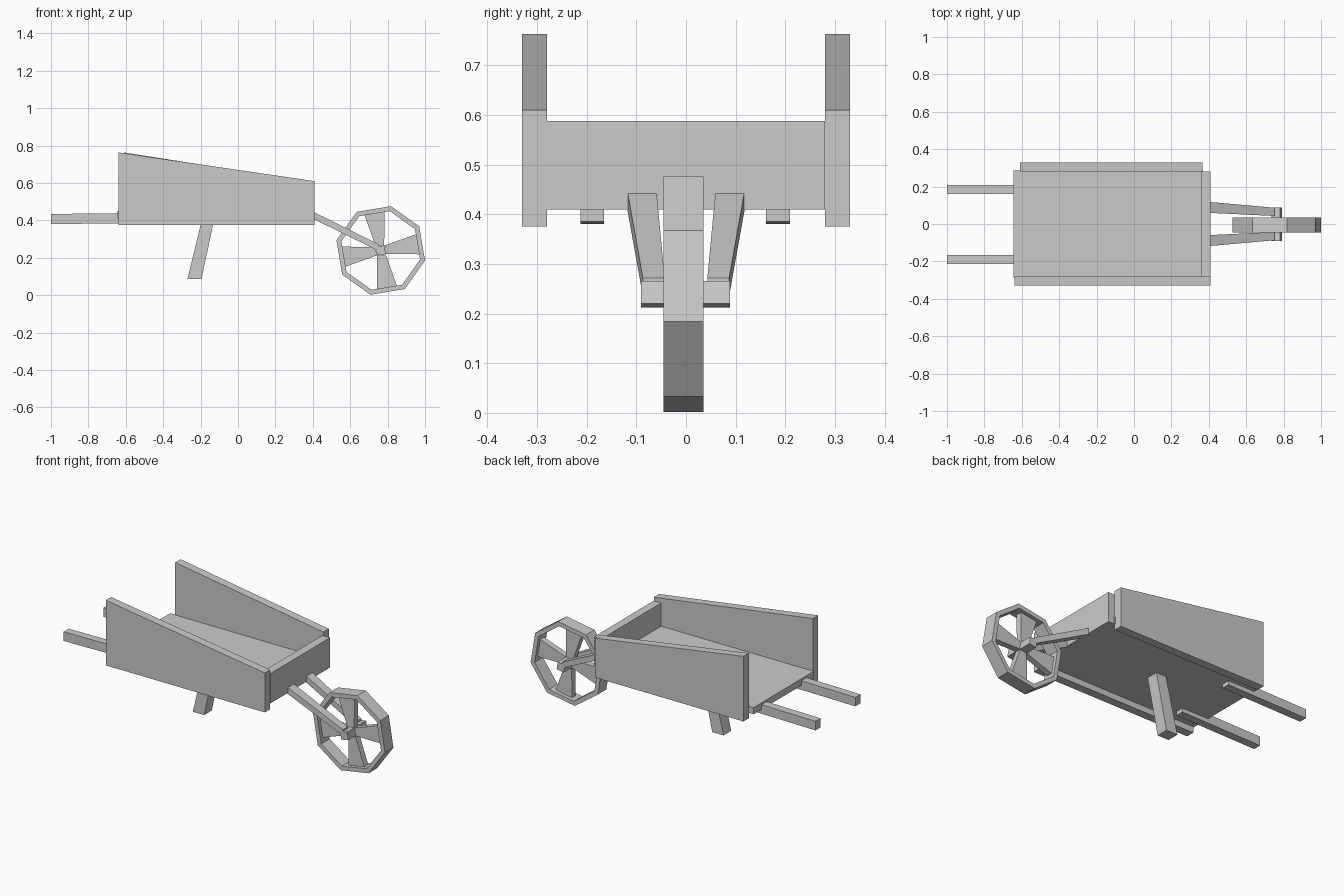
import bpy, bmesh
from math import cos, sin, radians
from mathutils import Vector

if "Cube" in bpy.data.objects:
    bpy.data.objects.remove(bpy.data.objects["Cube"])


def mesh_object(name, verts, faces):
    bm = bmesh.new()
    vs = [bm.verts.new(v) for v in verts]
    for f in faces:
        bm.faces.new([vs[i] for i in f])
    bmesh.ops.recalc_face_normals(bm, faces=bm.faces)
    me = bpy.data.meshes.new(name)
    bm.to_mesh(me)
    bm.free()
    ob = bpy.data.objects.new(name, me)
    bpy.context.collection.objects.link(ob)
    return ob


def prism(name, profile, y0, y1, y0_end=None, y1_end=None):
    """Extrude an (x, z) profile along y."""
    n = len(profile)
    verts = [(x, y, z) for y in (y0, y1) for x, z in profile]
    faces = [list(range(n)), list(range(n, 2 * n))]
    faces += [(i, (i + 1) % n, n + (i + 1) % n, n + i) for i in range(n)]
    return mesh_object(name, verts, faces)


def box(name, x0, x1, y0, y1, z0, z1):
    return prism(name, [(x0, z0), (x1, z0), (x1, z1), (x0, z1)], y0, y1)


# Tray: floor, front board and two sloping sides
box("tray_floor", -0.645, 0.37, -0.285, 0.285, 0.41, 0.45)
box("front_board", 0.36, 0.41, -0.28, 0.28, 0.41, 0.588)
for name, x0, x1, y in (("side_panel_near", -0.64, 0.408, -0.33),
                        ("side_panel_far", -0.61, 0.367, 0.28)):
    prism(name, [(x0, 0.375), (x1, 0.375), (x1, 0.61), (x0, 0.763)], y, y + 0.05)

# Handles, slightly drooping toward the grip
for name, y in (("handle_near", -0.213), ("handle_far", 0.161)):
    prism(name, [(-1, 0.38), (-0.47, 0.386), (-0.47, 0.44), (-1, 0.434)], y, y + 0.048)

# Single slanted leg
prism("leg", [(-0.27, 0.087), (-0.195, 0.087), (-0.122, 0.43), (-0.187, 0.43)], -0.04, 0.032)

# Wheel: octagonal rim
CX, CY, CZ = 0.763, -0.005, 0.239


def polar(r, deg, y):
    a = radians(deg)
    return (CX + r * cos(a), y, CZ + r * sin(a))


verts, faces = [], []
for i in range(8):
    for r, y in ((0.243, -0.04), (0.243, 0.04), (0.216, 0.04), (0.216, -0.04)):
        verts.append(polar(r, 32 + 45 * i, CY + y))
    for k in range(4):
        j, m = (i + 1) % 8 * 4, (k + 1) % 4
        faces.append((i * 4 + k, i * 4 + m, j + m, j + k))
mesh_object("wheel_rim", verts, faces)

# Flared spokes
for s in range(4):
    a = radians(9.5 + 90 * s)
    d, t = (cos(a), sin(a)), (-sin(a), cos(a))
    prof = [(CX + d[0] * r + t[0] * w, CZ + d[1] * r + t[1] * w)
            for r, w in ((0.025, -0.023), (0.205, -0.055), (0.205, 0.055), (0.025, 0.023))]
    prism(f"spoke_{s + 1}", prof, CY - 0.018, CY + 0.018)

# Square axle
prism("axle", [polar(0.033, 54 + 10 + 90 * k - 9, 0)[::2] for k in range(4)], -0.091, 0.089)

# Fork arms converging from the front board to the axle
for name, side in (("fork_near", -1), ("fork_far", 1)):
    rings = [(0.39, 0.414, 0.452, 0.06, 0.119), (0.752, 0.236, 0.272, 0.043, 0.087)]
    v = [(x, side * y, z) for x, z0, z1, y0, y1 in rings
         for y, z in ((y0, z0), (y1, z0), (y1, z1), (y0, z1))]
    mesh_object(name, v, [(0, 1, 2, 3), (4, 5, 6, 7)] +
                [(k, (k + 1) % 4, 4 + (k + 1) % 4, 4 + k) for k in range(4)])
